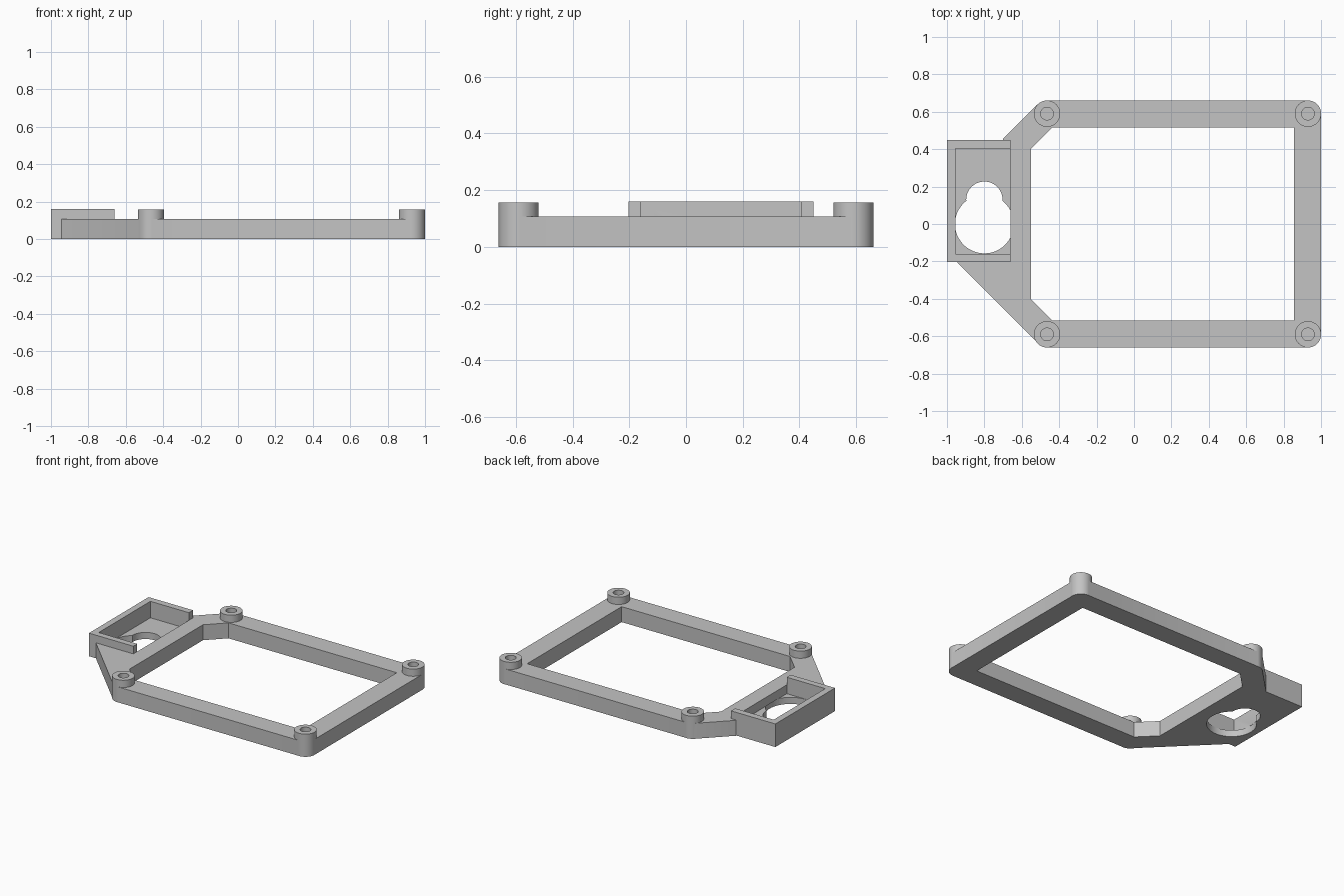
import bpy
import bmesh

cube = bpy.data.objects.get("Cube")
if cube:
    bpy.data.objects.remove(cube, do_unlink=True)

grey = bpy.data.materials.new("plain grey")
COLOUR = (0.55, 0.55, 0.55, 1)
grey.diffuse_color = COLOUR
grey.use_nodes = True
grey.node_tree.nodes["Principled BSDF"].inputs["Base Color"].default_value = COLOUR

PLATE, TOP, FLOOR = 0.107, 0.16, 0.046   # heights of frame, tray rim, tray floor
BOSS_TOP = 0.157


def add(name, bm):
    bmesh.ops.recalc_face_normals(bm, faces=bm.faces)
    mesh = bpy.data.meshes.new(name)
    bm.to_mesh(mesh)
    bm.free()
    mesh.materials.append(grey)
    ob = bpy.data.objects.new(name, mesh)
    bpy.context.collection.objects.link(ob)
    return ob


def prism(name, points, z0, z1):
    """Extrude a flat outline from z0 to z1."""
    bm = bmesh.new()
    face = bm.faces.new([bm.verts.new((x, y, z0)) for x, y in points])
    out = bmesh.ops.extrude_face_region(bm, geom=[face])
    for v in out["geom"]:
        if isinstance(v, bmesh.types.BMVert):
            v.co.z = z1
    return add(name, bm)


def box(name, x0, x1, y0, y1, z0, z1):
    return prism(name, [(x0, y0), (x1, y0), (x1, y1), (x0, y1)], z0, z1)


def cylinder(name, x, y, r, z0, z1, sides=64):
    bm = bmesh.new()
    bmesh.ops.create_cone(bm, cap_ends=True, segments=sides, radius1=r, radius2=r, depth=z1 - z0)
    bmesh.ops.translate(bm, verts=bm.verts, vec=(x, y, (z0 + z1) / 2))
    return add(name, bm)


def combine(target, tool, operation):
    """Apply a boolean and drop the tool."""
    tool.hide_render = True
    mod = target.modifiers.new(operation.lower(), 'BOOLEAN')
    mod.operation, mod.solver, mod.object = operation, 'EXACT', tool
    bpy.context.view_layer.objects.active = target
    bpy.ops.object.modifier_apply(modifier=mod.name)
    bpy.data.objects.remove(tool, do_unlink=True)


# Frame plate, with longer sloping shoulder on the front side
frame = prism("mounting_frame", [
    (1, -0.59), (1, 0.59), (0.93, 0.66), (-0.465, 0.66), (-0.515, 0.64),
    (-0.70, 0.455), (-0.70, 0.4), (-0.945, -0.15), (-0.945, -0.205),
    (-0.515, -0.635), (-0.465, -0.66), (0.93, -0.66)], 0, PLATE)

# Main opening with chamfered corners on the tray side
combine(frame, prism("opening_cutter", [
    (0.855, -0.517), (0.855, 0.517), (-0.435, 0.517), (-0.55, 0.402),
    (-0.55, -0.402), (-0.435, -0.517)], -0.1, 0.3), 'DIFFERENCE')

# Sensor tray block, hollowed, open above the plate on the inner side
combine(frame, box("tray_block", -1, -0.66, -0.203, 0.45, 0, TOP), 'UNION')
combine(frame, box("tray_cutter", -0.955, -0.66, -0.16, 0.405, FLOOR, 0.3), 'DIFFERENCE')

# Keyhole through the tray floor
for name, y, r in (("large_hole_cutter", 0, 0.157), ("small_hole_cutter", 0.13, 0.097)):
    combine(frame, cylinder(name, -0.8, y, r, -0.1, FLOOR + 0.001), 'DIFFERENCE')

# Corner bosses with blind screw holes
for x in (-0.465, 0.93):
    for y in (-0.59, 0.59):
        combine(frame, cylinder("boss", x, y, 0.0705, 0, BOSS_TOP), 'UNION')
        combine(frame, cylinder("screw_cutter", x, y, 0.034, 0.05, 0.3, 32), 'DIFFERENCE')

# Smooth the round parts and keep the edges crisp
bpy.ops.object.select_all(action='DESELECT')
frame.select_set(True)
bpy.context.view_layer.objects.active = frame
bpy.ops.object.shade_smooth_by_angle(angle=0.5)
